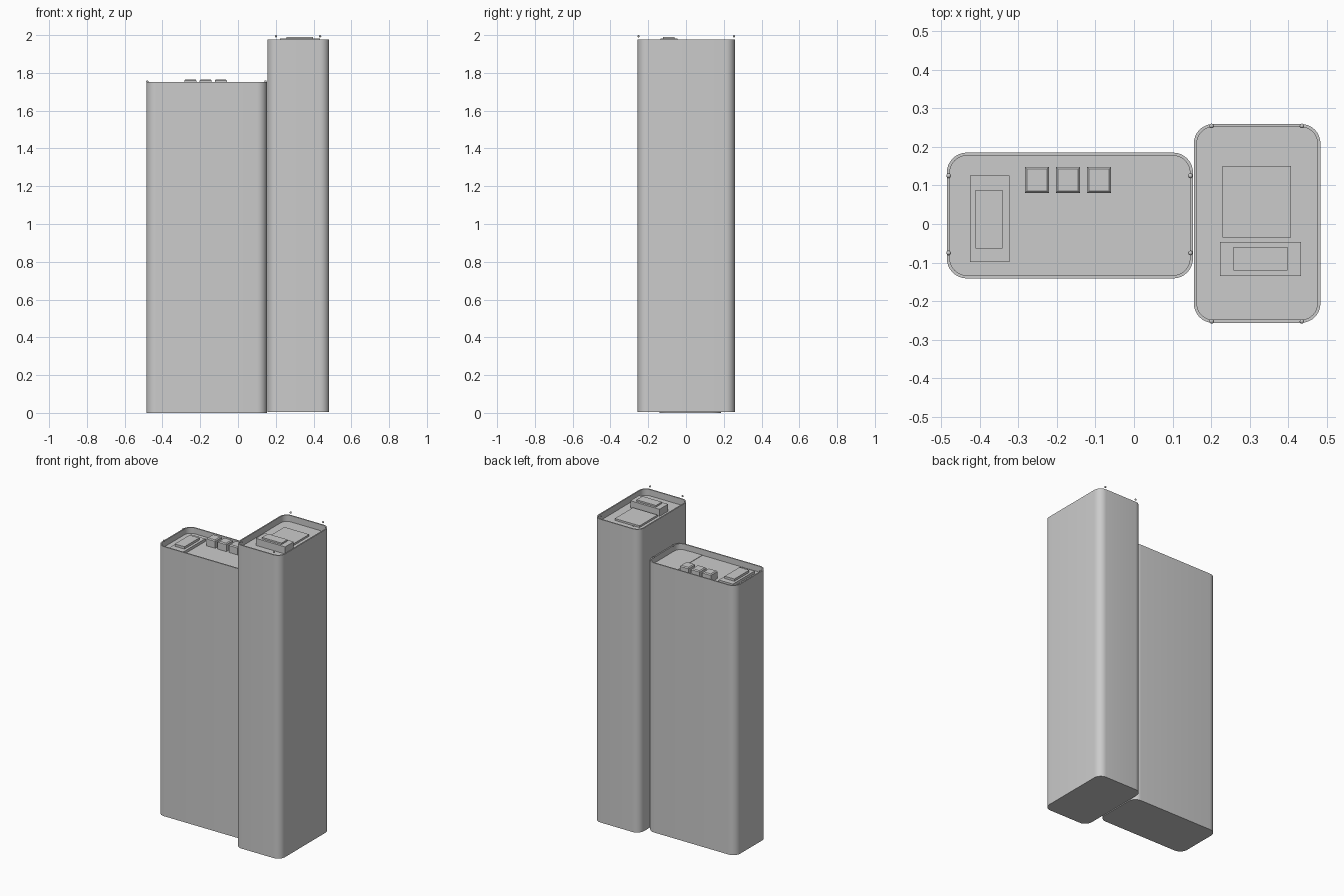
import bpy, bmesh, math

if "Cube" in bpy.data.objects:
    bpy.data.objects.remove(bpy.data.objects["Cube"])


def rounded_rect(x0, x1, y0, y1, r, seg=8):
    pts = []
    corners = [(x1 - r, y1 - r, 0), (x0 + r, y1 - r, 90),
               (x0 + r, y0 + r, 180), (x1 - r, y0 + r, 270)]
    for cx, cy, start in corners:
        for i in range(seg + 1):
            a = math.radians(start + 90 * i / seg)
            pts.append((cx + r * math.cos(a), cy + r * math.sin(a)))
    return pts


def finish(bm, name, smooth=False):
    bmesh.ops.recalc_face_normals(bm, faces=bm.faces)
    me = bpy.data.meshes.new(name)
    bm.to_mesh(me)
    bm.free()
    ob = bpy.data.objects.new(name, me)
    bpy.context.collection.objects.link(ob)
    if smooth:
        bpy.ops.object.select_all(action='DESELECT')
        ob.select_set(True)
        bpy.context.view_layer.objects.active = ob
        bpy.ops.object.shade_smooth_by_angle(angle=math.radians(30))
    return ob


def tower(name, x0, x1, y0, y1, r, z0, top, floor, rim=0.008):
    """Rounded tower with a thin parapet around a sunken roof."""
    bm = bmesh.new()
    outer = rounded_rect(x0, x1, y0, y1, r)
    inner = rounded_rect(x0 + rim, x1 - rim, y0 + rim, y1 - rim, r - rim)
    rings = [[bm.verts.new((x, y, z)) for x, y in pts] for pts, z in
             ((outer, z0), (outer, top), (inner, top), (inner, floor))]
    n = len(outer)
    for a, b in zip(rings, rings[1:]):
        for i in range(n):
            j = (i + 1) % n
            bm.faces.new((a[i], a[j], b[j], b[i]))
    bm.faces.new(rings[0])
    bm.faces.new(rings[-1])
    return finish(bm, name, smooth=True)


def block(name, x0, x1, y0, y1, z0, z1, chamfer=0.0):
    """Box, optionally with a chamfered top."""
    bm = bmesh.new()
    levels = [(0, z0), (0, z1 - chamfer), (chamfer, z1)] if chamfer else [(0, z0), (0, z1)]
    rings = [[bm.verts.new(p) for p in ((x0 + d, y0 + d, z), (x1 - d, y0 + d, z),
                                        (x1 - d, y1 - d, z), (x0 + d, y1 - d, z))]
             for d, z in levels]
    for a, b in zip(rings, rings[1:]):
        for i in range(4):
            j = (i + 1) % 4
            bm.faces.new((a[i], a[j], b[j], b[i]))
    bm.faces.new(rings[0])
    bm.faces.new(rings[-1])
    return finish(bm, name)


def beacon(name, x, y, z, r=0.006):
    bm = bmesh.new()
    bmesh.ops.create_uvsphere(bm, u_segments=12, v_segments=8, radius=r)
    bmesh.ops.translate(bm, verts=bm.verts, vec=(x, y, z))
    return finish(bm, name, smooth=True)


# Two towers
LOW, HIGH = 1.715, 1.935
tower("low_tower", -0.485, 0.153, -0.141, 0.185, 0.052, 0.0, 1.753, LOW)
tower("high_tower", 0.155, 0.483, -0.256, 0.259, 0.05, 0.004, 1.976, HIGH)

# Low tower roof: plant room, three cooling units, flat strip
block("plant_base", -0.425, -0.323, -0.099, 0.125, LOW, LOW + 0.018)
block("plant_top", -0.41, -0.34, -0.064, 0.088, LOW + 0.018, LOW + 0.033)
for i in range(3):
    x = -0.283 + i * 0.0805
    block(f"cooling_unit_{i + 1}", x, x + 0.063, 0.08, 0.148, LOW, 1.766, 0.006)
block("roof_strip", -0.026, 0.063, -0.13, 0.177, LOW, LOW + 0.003)

# High tower roof: flat pad and stepped machine room
block("roof_pad", 0.229, 0.407, -0.035, 0.15, HIGH, HIGH + 0.012)
block("machine_room_base", 0.223, 0.433, -0.135, -0.046, HIGH, 1.981)
block("machine_room_top", 0.258, 0.398, -0.121, -0.06, 1.981, 1.991)

# Beacons on the parapets
for i, x in enumerate((-0.48, 0.146)):
    for j, y in enumerate((-0.075, 0.125)):
        beacon(f"low_beacon_{i}{j}", x, y, 1.755)
for i, x in enumerate((0.201, 0.435)):
    for j, y in enumerate((-0.252, 0.254)):
        beacon(f"high_beacon_{i}{j}", x, y, 1.994)
